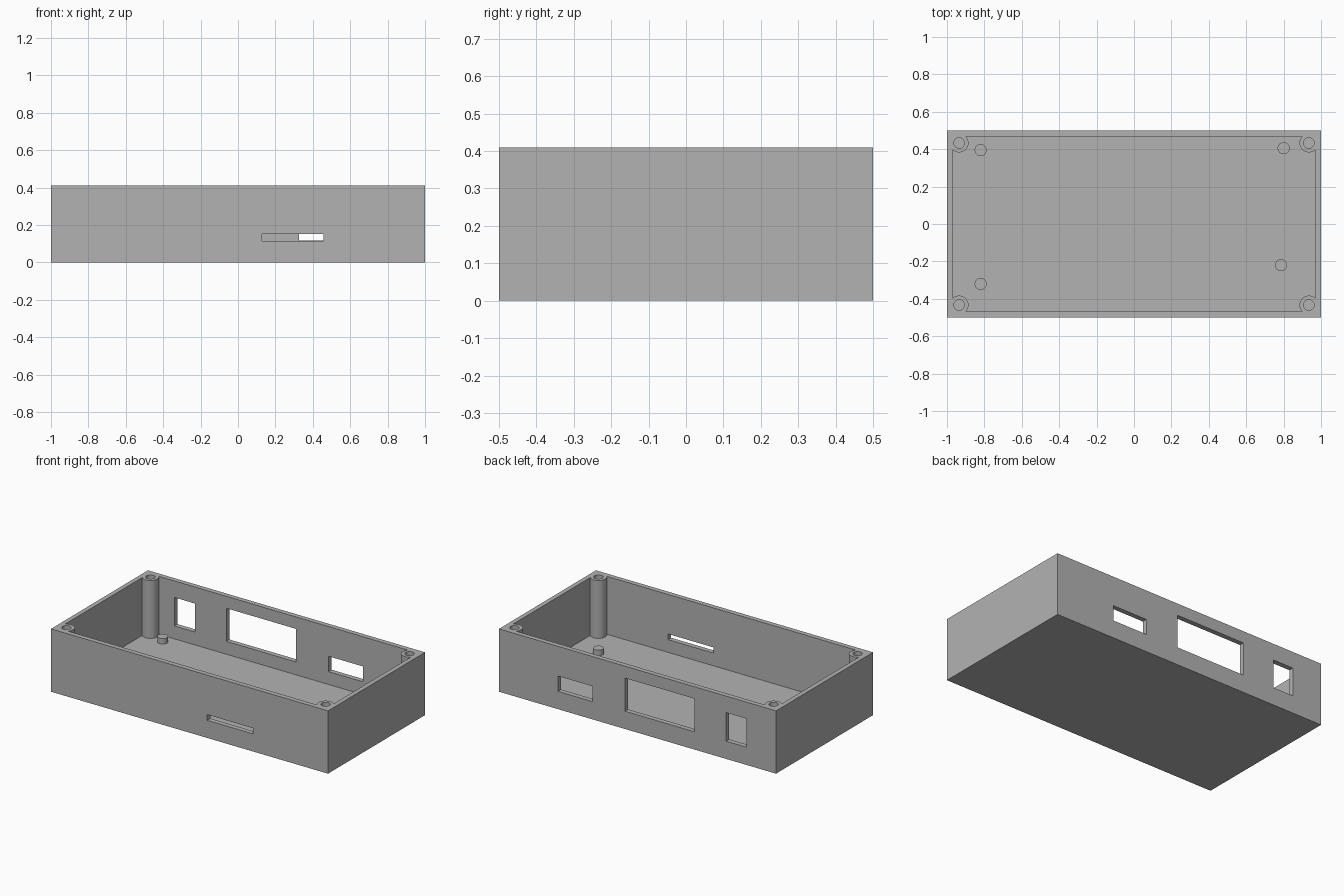
import bpy
import math

cube = bpy.data.objects.get("Cube")
if cube:
    bpy.data.objects.remove(cube, do_unlink=True)

HEIGHT = 0.41
FLOOR = 0.032
INNER_X, INNER_Y = 0.97, 0.468
POST_X, POST_Y = 0.935, 0.433

grey = bpy.data.materials.new("plain grey")
grey.use_nodes = True
colour = (0.45, 0.45, 0.45, 1)
grey.diffuse_color = colour
grey.node_tree.nodes["Principled BSDF"].inputs["Base Color"].default_value = colour


def box(name, x0, x1, y0, y1, z0, z1):
    bpy.ops.mesh.primitive_cube_add(
        size=1, location=((x0 + x1) / 2, (y0 + y1) / 2, (z0 + z1) / 2))
    ob = bpy.context.object
    ob.name = name
    ob.scale = (x1 - x0, y1 - y0, z1 - z0)
    bpy.ops.object.transform_apply(location=True, scale=True, rotation=False)
    ob.data.materials.append(grey)
    return ob


def cylinder(name, x, y, radius, z0, z1):
    bpy.ops.mesh.primitive_cylinder_add(
        vertices=40, radius=radius, depth=z1 - z0, location=(x, y, (z0 + z1) / 2))
    ob = bpy.context.object
    ob.name = name
    bpy.ops.object.transform_apply(location=True, scale=False, rotation=False)
    ob.data.materials.append(grey)
    return ob


def boolean(target, tool, operation):
    mod = target.modifiers.new(tool.name, "BOOLEAN")
    mod.operation = operation
    mod.solver = "EXACT"
    mod.object = tool
    bpy.context.view_layer.objects.active = target
    bpy.ops.object.modifier_apply(modifier=mod.name)
    bpy.data.objects.remove(tool, do_unlink=True)


# Open tray: the cavity keeps a round post in each corner
case = box("case", -1, 1, -0.5, 0.5, 0, HEIGHT)
cavity = box("cavity", -INNER_X, INNER_X, -INNER_Y, INNER_Y, FLOOR, HEIGHT + 0.1)
corners = [(sx * POST_X, sy * POST_Y) for sx in (-1, 1) for sy in (-1, 1)]
for x, y in corners:
    boolean(cavity, cylinder("post", x, y, 0.05, 0, HEIGHT + 0.2), "DIFFERENCE")
boolean(case, cavity, "DIFFERENCE")

# Screw holes down the posts
for x, y in corners:
    boolean(case, cylinder("screw_hole", x, y, 0.028, FLOOR, HEIGHT + 0.1), "DIFFERENCE")

# Front slot and three rear ports: x range, side, z range
openings = [
    ("front_slot", 0.128, 0.457, -1, 0.115, 0.152),
    ("wide_port", -0.412, 0.09, 1, 0.116, 0.332),
    ("low_port", 0.325, 0.574, 1, 0.116, 0.216),
    ("tall_port", -0.787, -0.639, 1, 0.116, 0.302),
]
for name, x0, x1, side, z0, z1 in openings:
    ya, yb = sorted((side * 0.44, side * 0.55))
    boolean(case, box(name, x0, x1, ya, yb, z0, z1), "DIFFERENCE")

# Short locating pegs on the floor
pegs = [(-0.82, 0.395), (0.80, 0.405), (0.786, -0.22), (-0.82, -0.32)]
objects = [case]
for i, (x, y) in enumerate(pegs):
    objects.append(cylinder(f"locating_peg_{i + 1}", x, y, 0.032, FLOOR - 0.01, 0.068))

# Smooth the round walls, keep the edges sharp
for ob in objects:
    bpy.ops.object.select_all(action="DESELECT")
    ob.select_set(True)
    bpy.context.view_layer.objects.active = ob
    bpy.ops.object.shade_smooth_by_angle(angle=math.radians(30))
